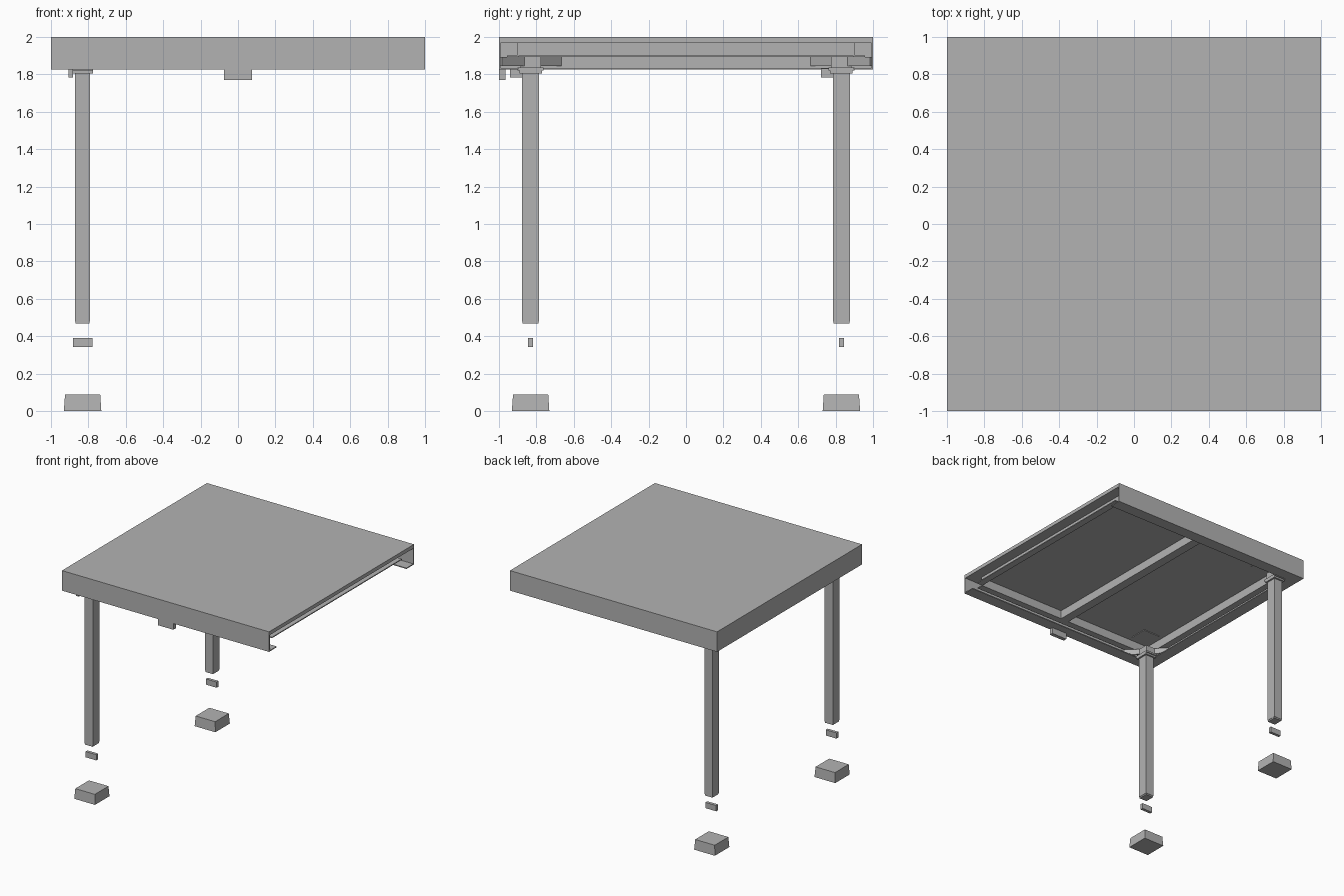
import bpy, bmesh
from mathutils import Matrix, Vector
from math import radians

if "Cube" in bpy.data.objects:
    bpy.data.objects.remove(bpy.data.objects["Cube"], do_unlink=True)

grey = bpy.data.materials.new("plain_grey")
grey.use_nodes = True
grey.diffuse_color = (0.45, 0.45, 0.45, 1)
grey.node_tree.nodes["Principled BSDF"].inputs["Base Color"].default_value = (0.45, 0.45, 0.45, 1)


def finish(name, bm):
    bmesh.ops.recalc_face_normals(bm, faces=bm.faces)
    mesh = bpy.data.meshes.new(name)
    bm.to_mesh(mesh)
    bm.free()
    mesh.materials.append(grey)
    obj = bpy.data.objects.new(name, mesh)
    bpy.context.collection.objects.link(obj)
    return obj


def box(name, x, y, z, turn=0, taper=1):
    """Box from (min, max) pairs, optionally turned about z and narrowed at the top."""
    size = Vector((x[1] - x[0], y[1] - y[0], z[1] - z[0]))
    centre = Vector((sum(x), sum(y), sum(z))) / 2
    bm = bmesh.new()
    bmesh.ops.create_cube(bm, size=1)
    for v in bm.verts:
        if v.co.z > 0:
            v.co.xy *= taper
        v.co *= size
    bm.transform(Matrix.Translation(centre) @ Matrix.Rotation(radians(turn), 4, "Z"))
    return finish(name, bm)


def rail(name, profile, half, turn):
    """Extrude an (outward, z) outline along one side of the table."""
    bm = bmesh.new()
    face = bm.faces.new([bm.verts.new((-half, -d, z)) for d, z in profile])
    extruded = bmesh.ops.extrude_face_region(bm, geom=[face])["geom"]
    bmesh.ops.translate(bm, vec=(2 * half, 0, 0),
                        verts=[g for g in extruded if isinstance(g, bmesh.types.BMVert)])
    bm.transform(Matrix.Rotation(radians(turn), 4, "Z"))
    return finish(name, bm)


TOP, UNDER, RAIL, LOW = 2.0, 1.968, 1.893, 1.83

# Table top
box("table_top", (-1, 1), (-1, 1), (UNDER, TOP))

# Outer aprons with a bottom flange turned inwards; the +x end stays open
apron = [(1, UNDER), (1, LOW - 0.005), (0.895, LOW - 0.005), (0.895, LOW + 0.003),
         (0.99, LOW + 0.003), (0.99, UNDER)]
# Inner rails with a bottom lip turned outwards
inner = [(0.895, UNDER), (0.895, RAIL), (0.955, RAIL), (0.955, RAIL + 0.008),
         (0.903, RAIL + 0.008), (0.903, UNDER)]
for side, turn in (("front", 0), ("back", 180), ("right", -90)):
    rail(side + "_apron", apron, 1 if side != "right" else 0.99, turn)
for side, turn in (("front", 0), ("left", 90), ("back", 180), ("right", -90)):
    rail(side + "_inner_rail", inner, 0.895, turn)

# Cross beam and the catch at its front end
box("cross_beam", (-0.04, 0.04), (-0.895, 0.895), (RAIL, UNDER))
box("front_catch", (-0.075, 0.075), (-0.998, -0.965), (1.77, LOW))

# Legs, their mounts, connectors and feet
cx = -0.83
for side, cy in (("front", -0.83), ("back", 0.83)):
    def part(name, dx, dy, z, **kw):
        return box(side + "_" + name, (cx - dx, cx + dx), (cy - dy, cy + dy), z, **kw)

    part("leg", 0.04, 0.045, (0.48, LOW))
    part("leg_plug", 0.037, 0.042, (0.468, 0.48))
    part("leg_collar", 0.055, 0.06, (1.805, 1.82))
    part("leg_plate", 0.055, 0.07, (1.82, LOW + 0.005))
    part("leg_mount", 0.045, 0.055, (LOW, RAIL))
    part("corner_brace", 0.225, 0.008, (1.845, RAIL), turn=-45 if cy < 0 else 45)
    box(side + "_latch", (-0.905, -0.88), (cy - 0.11, cy - 0.04), (1.782, LOW))
    inward = 0.06 if cy < 0 else -0.06
    box(side + "_top_plate", (-0.85, -0.69), (cy + inward - 0.08, cy + inward + 0.08),
        (UNDER - 0.006, UNDER))
    part("connector", 0.052, 0.013, (0.342, 0.392))
    part("foot_base", 0.1, 0.1, (0, 0.045), taper=0.97)
    part("foot_cap", 0.097, 0.097, (0.045, 0.088), taper=0.97)
